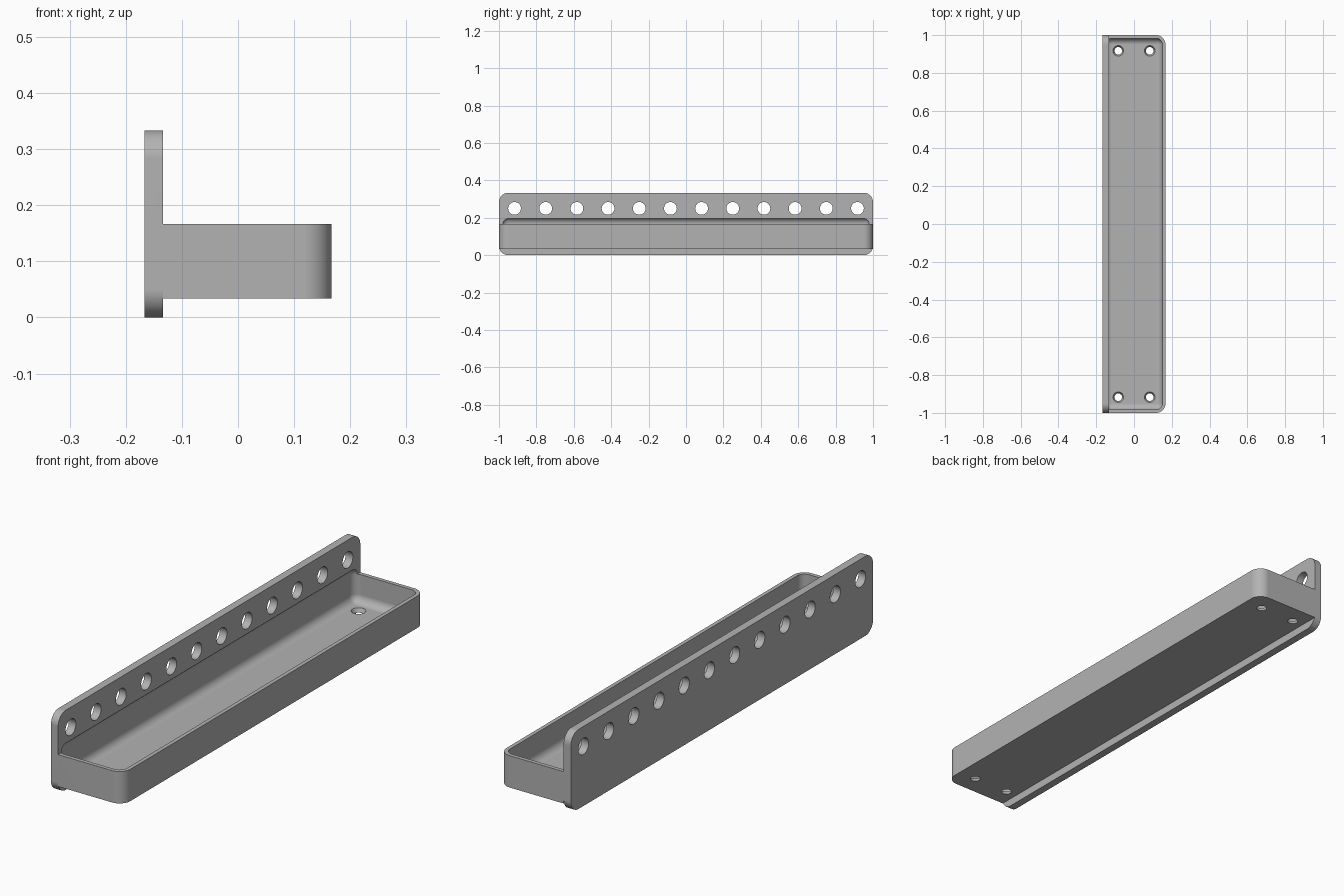
import bpy, bmesh, math
from mathutils import Matrix, Vector

if "Cube" in bpy.data.objects:
    bpy.data.objects.remove(bpy.data.objects["Cube"], do_unlink=True)

BACK, FACE, FRONT = -1 / 6, -2 / 15, 1 / 6   # plate back, plate face, tray front
WALL = 1 / 60
TRAY_BOTTOM, TRAY_TOP = 1 / 30, 1 / 6
HOLE_END = 11 / 12

grey = bpy.data.materials.new("grey plastic")
grey.use_nodes = True
colour = (0.45, 0.45, 0.45, 1)
grey.diffuse_color = colour
grey.node_tree.nodes["Principled BSDF"].inputs["Base Color"].default_value = colour


def finish(name, bm):
    bmesh.ops.recalc_face_normals(bm, faces=bm.faces)
    mesh = bpy.data.meshes.new(name)
    bm.to_mesh(mesh)
    bm.free()
    mesh.materials.append(grey)
    obj = bpy.data.objects.new(name, mesh)
    bpy.context.collection.objects.link(obj)
    return obj


def rounded_box(name, low, high, radius, pick):
    """Box between two corners; edges chosen by pick(direction, middle) are rounded."""
    low, high = Vector(low), Vector(high)
    bm = bmesh.new()
    bmesh.ops.create_cube(bm, size=1)
    for v in bm.verts:
        v.co = [(a + b) / 2 + c * (b - a) for a, b, c in zip(low, high, v.co)]
    edges = [e for e in bm.edges
             if pick((e.verts[1].co - e.verts[0].co).normalized(),
                     (e.verts[0].co + e.verts[1].co) / 2)]
    bmesh.ops.bevel(bm, geom=edges, offset=radius, segments=10,
                    profile=0.5, affect='EDGES')
    return finish(name, bm)


def boolean(target, other, operation):
    mod = target.modifiers.new(operation.title(), 'BOOLEAN')
    mod.operation, mod.solver, mod.object = operation, 'EXACT', other
    bpy.context.view_layer.objects.active = target
    bpy.ops.object.modifier_apply(modifier=mod.name)
    bpy.data.objects.remove(other, do_unlink=True)


# Upright back plate with rounded corners
shelf = rounded_box("wall_mounted_tray", (BACK, -1, 0), (FACE, 1, 1 / 3), 0.05,
                    lambda d, m: abs(d.x) > 0.9)

# Tray body with rounded front corners
tray = rounded_box("tray", (FACE, -1, TRAY_BOTTOM), (FRONT, 1, TRAY_TOP), 0.05,
                   lambda d, m: abs(d.z) > 0.9 and m.x > 0)
boolean(shelf, tray, 'UNION')

# Filleted hollow, which also bites a shallow pocket into the plate
hollow = rounded_box("hollow", (BACK + WALL, -1 + WALL, TRAY_BOTTOM + WALL),
                     (FRONT - WALL, 1 - WALL, 0.2), 1 / 30, lambda d, m: True)
boolean(shelf, hollow, 'DIFFERENCE')

# Row of holes through the plate, and tapered screw holes in the tray floor
bm = bmesh.new()
for i in range(12):
    y = -HOLE_END + i * HOLE_END * 2 / 11
    place = Matrix.Translation((-0.15, y, 0.25)) @ Matrix.Rotation(math.pi / 2, 4, 'Y')
    bmesh.ops.create_cone(bm, cap_ends=True, segments=40, radius1=0.034,
                          radius2=0.034, depth=0.1, matrix=place)
for x in (-1 / 12, 1 / 12):
    for y in (-HOLE_END, HOLE_END):
        place = Matrix.Translation((x, y, TRAY_BOTTOM + WALL / 2))
        bmesh.ops.create_cone(bm, cap_ends=True, segments=40, radius1=0.016,
                              radius2=0.032, depth=WALL * 2, matrix=place)
boolean(shelf, finish("holes", bm), 'DIFFERENCE')

# Smooth the fillets, keep the flats flat
bpy.ops.object.select_all(action='DESELECT')
shelf.select_set(True)
bpy.context.view_layer.objects.active = shelf
bpy.ops.object.shade_smooth_by_angle(angle=math.radians(30))
shelf.modifiers.new("Weighted Normal", 'WEIGHTED_NORMAL').keep_sharp = True
